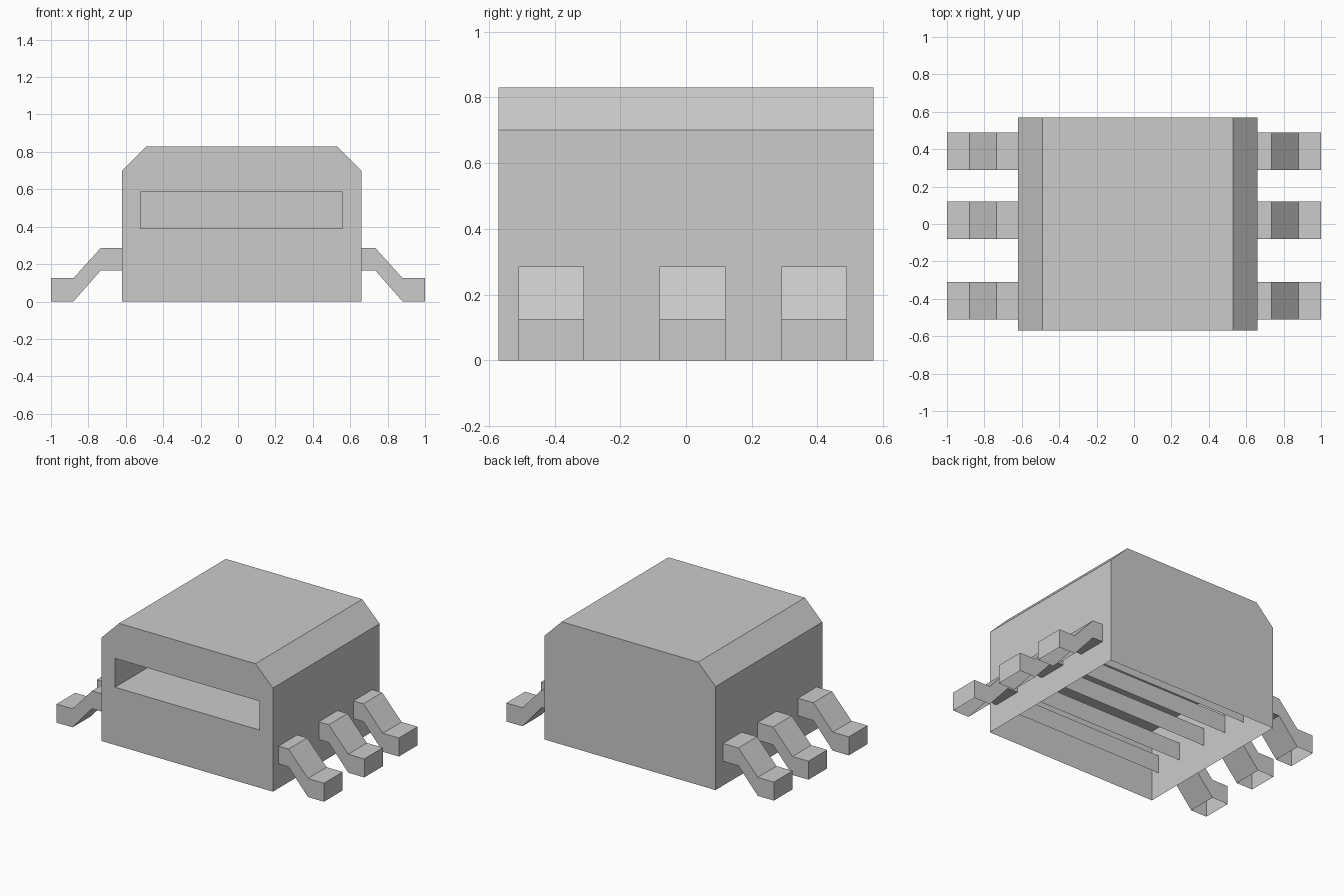
import bpy, bmesh

if "Cube" in bpy.data.objects:
    bpy.data.objects.remove(bpy.data.objects["Cube"])


def extruded(name, profile, y0, y1):
    """Closed prism: an x/z profile swept along y."""
    bm = bmesh.new()
    face = bm.faces.new([bm.verts.new((x, y0, z)) for x, z in profile])
    swept = bmesh.ops.extrude_face_region(bm, geom=[face], use_keep_orig=True)
    verts = [g for g in swept["geom"] if isinstance(g, bmesh.types.BMVert)]
    bmesh.ops.translate(bm, verts=verts, vec=(0, y1 - y0, 0))
    bmesh.ops.recalc_face_normals(bm, faces=bm.faces)
    mesh = bpy.data.meshes.new(name)
    bm.to_mesh(mesh)
    bm.free()
    obj = bpy.data.objects.new(name, mesh)
    bpy.context.collection.objects.link(obj)
    return obj


def remove_faces(obj, test):
    bm = bmesh.new()
    bm.from_mesh(obj.data)
    doomed = [f for f in bm.faces if test(f)]
    bmesh.ops.delete(bm, geom=doomed, context='FACES')
    bm.to_mesh(obj.data)
    bm.free()


def on_ground(face):
    return all(abs(v.co.z) < 1e-4 for v in face.verts)


# Housing: chamfered shell with a pocket in the front
LEFT, RIGHT, TOP = -0.62, 0.66, 0.83
housing = extruded("housing", [
    (LEFT, 0), (RIGHT, 0), (RIGHT, 0.70), (0.53, TOP), (-0.49, TOP), (LEFT, 0.70)],
    -0.57, 0.57)
cutter = extruded("slot_cutter", [
    (-0.52, 0.39), (0.56, 0.39), (0.56, 0.585), (-0.52, 0.585)], -0.8, 0.2)
cutter.hide_render = True
cut = housing.modifiers.new("front_slot", 'BOOLEAN')
cut.operation = 'DIFFERENCE'
cut.solver = 'EXACT'
cut.object = cutter
bpy.context.view_layer.update()
graph = bpy.context.evaluated_depsgraph_get()
carved = bpy.data.meshes.new_from_object(housing.evaluated_get(graph))
housing.modifiers.clear()
housing.data = carved
bpy.data.objects.remove(cutter)

# The housing is open underneath
remove_faces(housing, on_ground)

# Leads: bent strips on both sides, joined by side walls under the housing
upper = [(1.0, 0.125), (0.88, 0.125), (0.735, 0.285)]
lower = [(0.735, 0.165), (0.88, 0.0), (1.0, 0.0)]
mirrored = lambda pts: [(-x, z) for x, z in reversed(pts)]
outline = (upper + [(RIGHT, 0.285), (LEFT, 0.285)] + mirrored(upper)
           + mirrored(lower) + [(LEFT, 0.165), (RIGHT, 0.165)] + lower)


def open_part(face):
    """Foot undersides and the covered middle strips stay open."""
    xs = [v.co.x for v in face.verts]
    middle = len(xs) == 4 and min(xs) < -0.6 and max(xs) > 0.6
    return on_ground(face) or middle


for name, y in (("front_lead", -0.41), ("middle_lead", 0.02), ("back_lead", 0.39)):
    lead = extruded(name, outline, y - 0.1, y + 0.1)
    remove_faces(lead, open_part)
